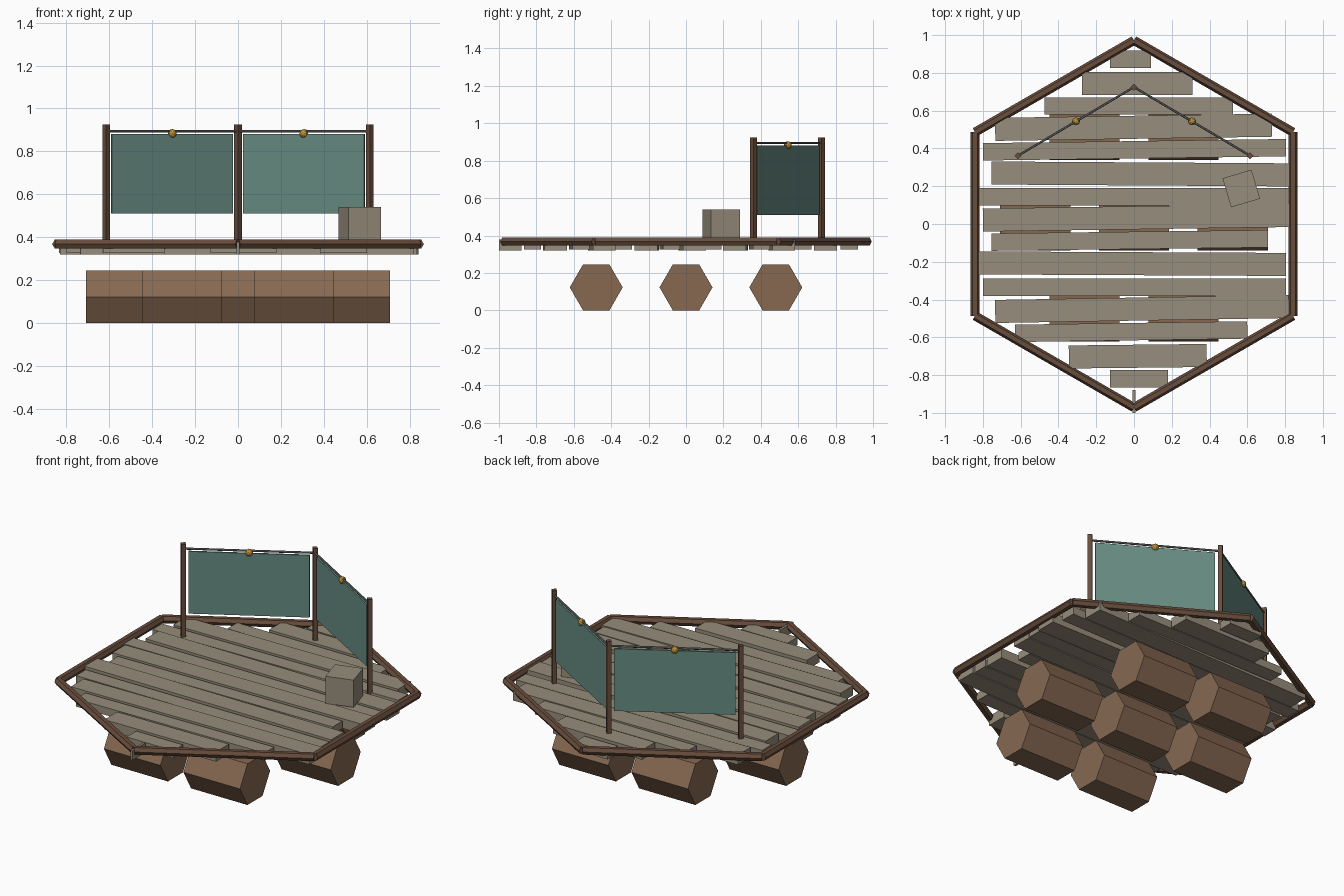
import bpy, bmesh, math
from mathutils import Vector, Matrix

if "Cube" in bpy.data.objects:
    bpy.data.objects.remove(bpy.data.objects["Cube"])

def material(name, rgb):
    m = bpy.data.materials.new(name)
    m.diffuse_color = (*rgb, 1)
    m.use_nodes = True
    m.node_tree.nodes["Principled BSDF"].inputs["Base Color"].default_value = m.diffuse_color
    return m

LOG = material("log brown", (0.24, 0.14, 0.083))
TIMBER = material("dark timber", (0.14, 0.075, 0.046))
PLANK = material("weathered plank", (0.31, 0.27, 0.20))
CLOTH = material("teal cloth", (0.135, 0.262, 0.225))
ROPE = material("dark grey rope", (0.16, 0.17, 0.16))
GOLD = material("gold", (0.50, 0.28, 0.035))

def finish(name, bm, mat):
    bmesh.ops.recalc_face_normals(bm, faces=bm.faces)
    me = bpy.data.meshes.new(name)
    bm.to_mesh(me)
    bm.free()
    me.materials.append(mat)
    ob = bpy.data.objects.new(name, me)
    bpy.context.collection.objects.link(ob)
    return ob

def prism(name, a, b, r, sides, mat):
    """Flat-sided bar from a to b; one corner points sideways."""
    a, b = Vector(a), Vector(b)
    d = (b - a).normalized()
    u = Vector((1, 0, 0)) if abs(d.z) > 0.9 else d.cross(Vector((0, 0, 1))).normalized()
    v = d.cross(u)
    bm = bmesh.new()
    rings = []
    for p in (a, b):
        rings.append([bm.verts.new(p + r * (u * math.cos(t) + v * math.sin(t)))
                      for t in (2 * math.pi * i / sides for i in range(sides))])
    for ring in rings:
        bm.faces.new(ring)
    for i in range(sides):
        j = (i + 1) % sides
        bm.faces.new((rings[0][i], rings[0][j], rings[1][j], rings[1][i]))
    return finish(name, bm, mat)

def box(name, centre, size, angle, mat):
    bm = bmesh.new()
    bmesh.ops.create_cube(bm, size=1)
    bm.transform(Matrix.Translation(centre) @ Matrix.Rotation(angle, 4, 'Z')
                 @ Matrix.Diagonal((*size, 1)))
    return finish(name, bm, mat)

# Seven six-sided floats in a honeycomb layout
for row, xs in ((-0.48, (-0.262, 0.262)), (0, (-0.523, 0, 0.523)), (0.48, (-0.262, 0.262))):
    for x in xs:
        prism("float", (x - 0.186, row, 0.1225), (x + 0.186, row, 0.1225), 0.1415, 6, LOG)

# Deck planks: y centre, x start, x end, rise from left to right
planks = [(-0.94, -0.007, 0.007, 0), (-0.82, -0.127, 0.18, 0),
          (-0.70, -0.345, 0.385, 0.008), (-0.57, -0.63, 0.60, 0.018),
          (-0.45, -0.735, 0.82, 0.026), (-0.335, -0.80, 0.805, 0),
          (-0.21, -0.83, 0.805, -0.008), (-0.087, -0.755, 0.71, 0.018),
          (0.033, -0.80, 0.83, 0.024), (0.145, -0.835, 0.825, 0),
          (0.265, -0.755, 0.84, -0.010), (0.393, -0.80, 0.805, 0.022),
          (0.512, -0.735, 0.73, 0.022), (0.625, -0.475, 0.525, 0),
          (0.745, -0.275, 0.31, 0), (0.873, -0.127, 0.09, 0)]
for i, (y, x0, x1, rise) in enumerate(planks):
    width, low, top = (0.122, 0.32, 0.378) if i % 2 == 0 else (0.092, 0.326, 0.372)
    box("deck_plank", ((x0 + x1) / 2, y, (low + top) / 2),
        (x1 - x0, width, top - low), math.atan2(rise, x1 - x0), PLANK)

# Hexagonal rim rails
corners = [(0.972 * math.sin(k * math.pi / 3), 0.972 * math.cos(k * math.pi / 3), 0.3675)
           for k in range(6)]
for k in range(6):
    prism("rim_rail", corners[k], corners[(k + 1) % 6], 0.024, 6, TIMBER)

# Windbreak: three posts, two cloth panels, ropes and gold knobs
prism("centre_post", (0, 0.725, 0.35), (0, 0.725, 0.925), 0.0185, 4, TIMBER)
for s in (-1, 1):
    prism("side_post", (s * 0.614, 0.362, 0.35), (s * 0.614, 0.362, 0.925), 0.0185, 4, TIMBER)
    mid = Vector((s * 0.307, 0.5435, 0))
    yaw = math.atan2(-s * 0.363, 0.614)
    box("cloth_panel", mid + Vector((0, 0, 0.695)), (0.655, 0.01, 0.37), yaw, CLOTH)
    prism("top_rope", (0, 0.725, 0.894), (s * 0.614, 0.362, 0.894), 0.006, 6, ROPE)
    bm = bmesh.new()
    bmesh.ops.create_icosphere(bm, subdivisions=2, radius=0.021,
                               matrix=Matrix.Translation(mid + Vector((0, 0, 0.883))))
    finish("gold_knob", bm, GOLD)

# Crate on the deck
box("crate", (0.568, 0.188, 0.459), (0.16, 0.16, 0.162), math.radians(16.5), PLANK)
